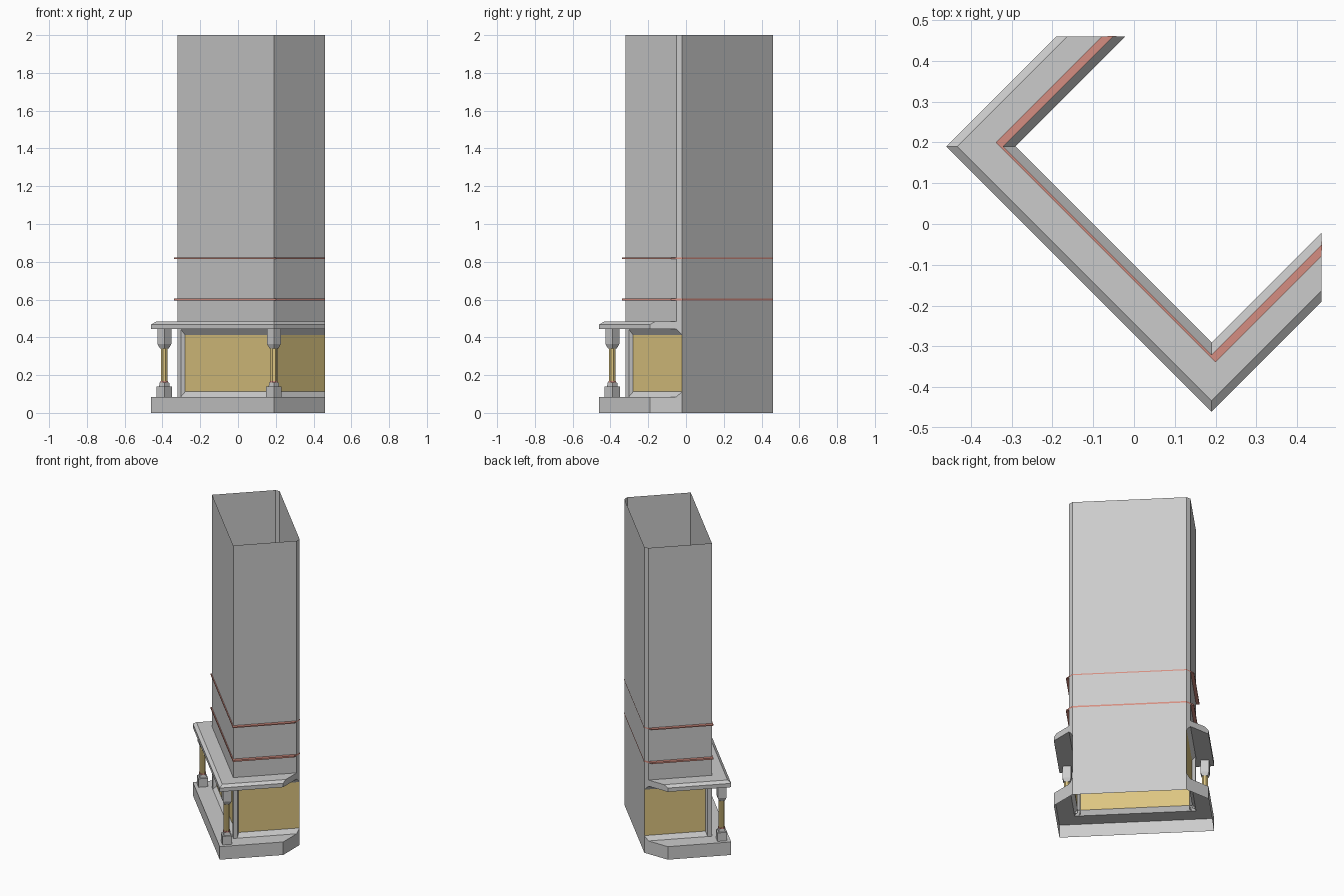
import bpy, bmesh, math

if "Cube" in bpy.data.objects:
    bpy.data.objects.remove(bpy.data.objects["Cube"])

# Built square-on (front = -y), then every part is turned 45 degrees into the corner.
CUT = 0.46 * math.sqrt(2)          # |x| + y on the two room walls
BACK = 0.3105                      # back wall plane
TURN = -math.pi / 4


def material(name, rgb):
    m = bpy.data.materials.new(name)
    m.diffuse_color = (*rgb, 1)
    m.use_nodes = True
    m.node_tree.nodes["Principled BSDF"].inputs["Base Color"].default_value = m.diffuse_color
    return m


GOLD = material("gold", (0.72, 0.56, 0.22))
RED = material("red", (0.66, 0.27, 0.22))


def wrap(half, front, z):
    """U-shaped path round front and sides, ending on the room walls."""
    e = CUT - half
    return [(-half, e, z), (-half, front, z), (half, front, z), (half, e, z)]


def ring(half, z, sides, at):
    r = half / math.cos(math.pi / sides)
    return [(at[0] + r * math.cos(2 * math.pi * (i + 0.5) / sides),
             at[1] + r * math.sin(2 * math.pi * (i + 0.5) / sides), z) for i in range(sides)]


def loft(name, sections, closed=False, end_caps=False, mat=None, mirror=False):
    """Bridge successive sections with quads."""
    bm = bmesh.new()
    rows = [[bm.verts.new(p) for p in s] for s in sections]
    n = len(rows[0])
    for a, b in zip(rows, rows[1:]):
        for i in range(n if closed else n - 1):
            j = (i + 1) % n
            bm.faces.new((a[i], a[j], b[j], b[i]))
    if end_caps:
        bm.faces.new([r[0] for r in rows])
        bm.faces.new([r[-1] for r in reversed(rows)])
    bmesh.ops.recalc_face_normals(bm, faces=bm.faces)
    me = bpy.data.meshes.new(name)
    bm.to_mesh(me)
    bm.free()
    ob = bpy.data.objects.new(name, me)
    ob.rotation_euler.z = TURN
    bpy.context.collection.objects.link(ob)
    if mat:
        me.materials.append(mat)
    if mirror:
        ob.modifiers.new("mirror", 'MIRROR').use_axis = (True, False, False)
    return ob


def extrude(name, path, z0, z1, **kw):
    return loft(name, [[(x, y, z) for x, y in path] for z in (z0, z1)], **kw)


# Hearth: open underneath, with sloping sill and wall-side ends
hearth = [wrap(0.46, -0.191, 0), wrap(0.46, -0.191, 0.085),
          wrap(0.361, -0.092, 0.085), wrap(0.34, -0.071, 0.112)]
loft("hearth", hearth)
loft("hearth_end", [[(0.46, CUT - 0.46, 0), (0.46, CUT - 0.46, 0.085)],
                    [(0.361, CUT - 0.361, 0), (0.361, CUT - 0.361, 0.085)],
                    [(0.34, BACK, 0), (0.34, BACK, 0.112)]], mirror=True)

# Mantel shelf with chamfered top edge
loft("mantel_shelf", [wrap(0.361, -0.092, 0.443), wrap(0.46, -0.191, 0.443),
                      wrap(0.46, -0.191, 0.468), wrap(0.441, -0.172, 0.483),
                      wrap(0.361, -0.092, 0.483)], end_caps=True)

# Sloping lintel above the glass
loft("lintel", [wrap(0.361, -0.092, 0.443), wrap(0.34, -0.071, 0.412)])

# Chimney breast: front, sides and narrow wall strips, open at the top
low, high = wrap(0.361, -0.092, 0.443), wrap(0.361, -0.092, 2)
loft("chimney_breast", [[(-0.34, BACK, 0.412)] + low + [(0.34, BACK, 0.412)],
                        [(-0.34, BACK, 2)] + high + [(0.34, BACK, 2)]])
extrude("back_wall", [(0.34, BACK), (-0.34, BACK)], 0, 2)

# Corner frame posts
extrude("corner_post", [(0.325, -0.071), (0.336, -0.092), (0.361, -0.092),
                        (0.361, -0.067), (0.34, -0.056)], 0.085, 0.443, mirror=True)

# Glowing firebox panes
extrude("front_pane", [(-0.325, -0.071), (0.325, -0.071)], 0.112, 0.412, mat=GOLD)
extrude("side_pane", [(0.34, -0.056), (0.34, BACK)], 0.112, 0.412, mat=GOLD, mirror=True)

# Thin trim bands round the chimney
for name, z, h in (("lower_band", 0.595, 0.010), ("upper_band", 0.816, 0.007)):
    back = BACK + 0.0015

    def band(half, front, zz):
        return wrap(half, front, zz) + [(0.34, back, zz), (-0.34, back, zz)]
    loft(name, [band(0.361, -0.092, z), band(0.381, -0.098, z),
                band(0.381, -0.098, z + h), band(0.361, -0.092, z + h)],
         closed=True, mat=RED)

# Columns under the front corners of the shelf
COL = (0.41, -0.141)


def column_part(name, profile, sides, mat=None):
    loft(name, [ring(r, z, sides, COL) for r, z in profile], closed=True, mat=mat, mirror=True)


column_part("column_plinth", [(0.029, 0.085), (0.029, 0.14), (0.02, 0.14),
                              (0.018, 0.16), (0.010, 0.16)], 4)
column_part("column_ring", [(0.012, 0.16), (0.02, 0.16), (0.02, 0.168), (0.012, 0.168)], 8, RED)
column_part("column_shaft", [(0.017, 0.16), (0.017, 0.345)], 8, GOLD)
column_part("column_capital", [(0.010, 0.342), (0.017, 0.342), (0.026, 0.365),
                               (0.026, 0.443)], 4)
